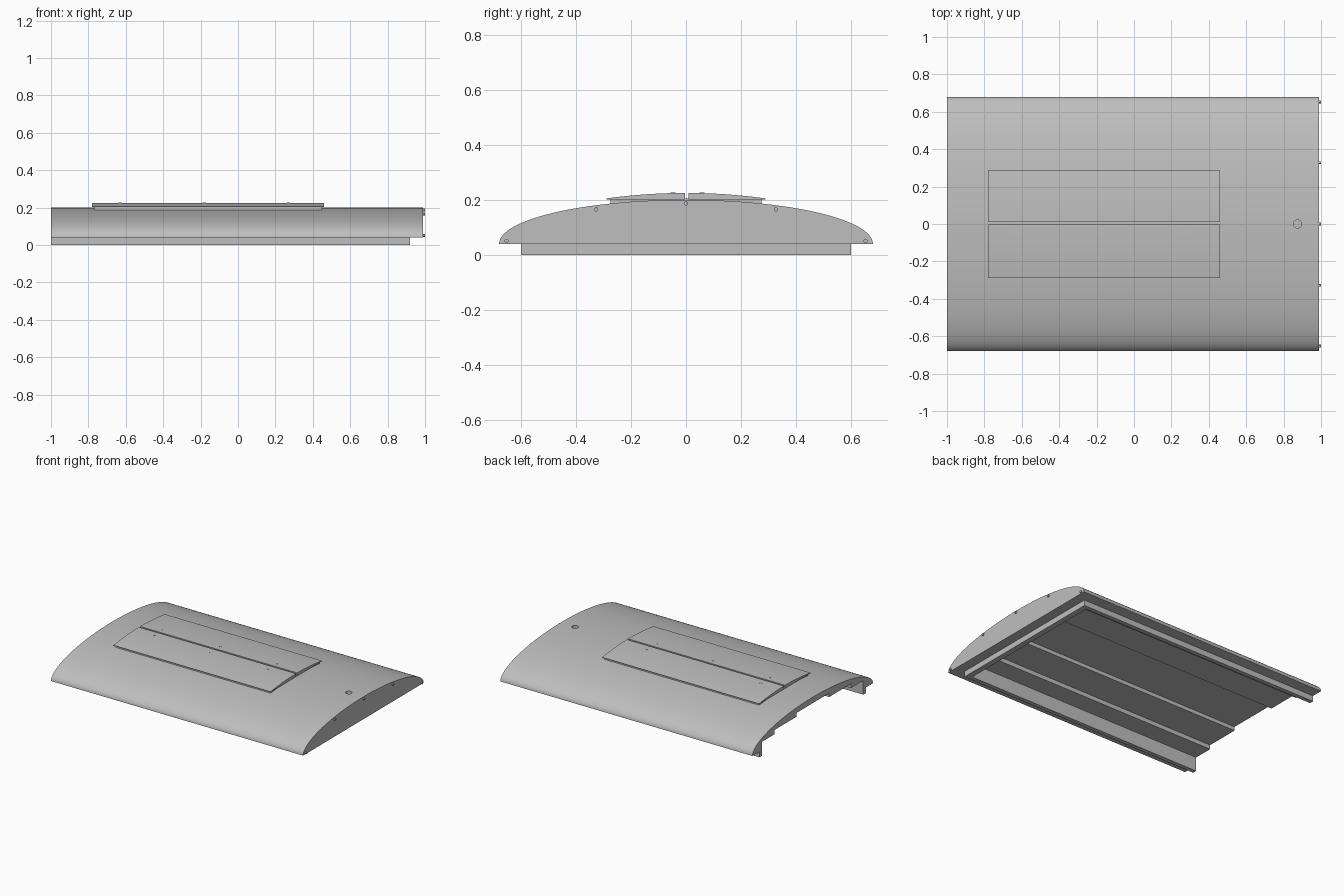
import bpy, math
from math import cos, sin, pi

cube = bpy.data.objects.get("Cube")
if cube:
    bpy.data.objects.remove(cube)

grey = bpy.data.materials.new("plain grey")
grey.use_nodes = True
colour = (0.52, 0.52, 0.52, 1)
grey.diffuse_color = colour
grey.node_tree.nodes["Principled BSDF"].inputs["Base Color"].default_value = colour


def activate(obj):
    bpy.ops.object.select_all(action="DESELECT")
    obj.select_set(True)
    bpy.context.view_layer.objects.active = obj


def prism(name, profile, x0, x1):
    """Extrude a closed (y, z) profile along x; profile runs anticlockwise."""
    n = len(profile)
    verts = [(x, y, z) for x in (x0, x1) for y, z in profile]
    faces = [tuple(reversed(range(n))), tuple(range(n, 2 * n))]
    faces += [(i, (i + 1) % n, (i + 1) % n + n, i + n) for i in range(n)]
    mesh = bpy.data.meshes.new(name)
    mesh.from_pydata(verts, [], faces)
    mesh.materials.append(grey)
    obj = bpy.data.objects.new(name, mesh)
    bpy.context.collection.objects.link(obj)
    return obj


def box(name, x0, x1, y, z0, z1):
    return prism(name, [(-y, z0), (y, z0), (y, z1), (-y, z1)], x0, x1)


def cylinder(name, radius, depth, location, rotation=(0, 0, 0)):
    bpy.ops.mesh.primitive_cylinder_add(vertices=20, radius=radius, depth=depth,
                                        location=location, rotation=rotation)
    obj = bpy.context.object
    obj.name = name
    obj.data.materials.append(grey)
    return obj


def combine(target, tool, operation):
    activate(target)
    mod = target.modifiers.new(operation, "BOOLEAN")
    mod.operation = operation
    mod.solver = "EXACT"
    mod.object = tool
    bpy.ops.object.modifier_apply(modifier=mod.name)
    bpy.data.objects.remove(tool)


def smooth(obj):
    activate(obj)
    bpy.ops.object.shade_smooth_by_angle(angle=math.radians(25))


# Curved canopy with a locating lip underneath
SEGMENTS = 64
arc = [(0.68 * cos(pi * i / SEGMENTS), 0.04 + 0.16 * sin(pi * i / SEGMENTS))
       for i in range(SEGMENTS + 1)]
canopy = prism("canopy", arc, -1, 0.99)
combine(canopy, box("lip", -1, 0.92, 0.6, 0, 0.08), "UNION")

# Stepped hollow, open at one end
steps = [(0.57, -0.05), (0.57, 0.1), (0.43, 0.1), (0.43, 0.13),
         (0.185, 0.13), (0.185, 0.157)]
hollow = steps + [(-y, z) for y, z in reversed(steps)]
combine(canopy, prism("hollow_cutter", hollow, -1.1, 0.88), "DIFFERENCE")

# Round recess near the closed end
combine(canopy, cylinder("recess_cutter", 0.022, 0.06, (0.875, 0, 0.205)), "DIFFERENCE")
smooth(canopy)

# Raised base under the hatch
box("hatch_base", -0.77, 0.45, 0.275, 0.165, 0.205)


def lid_height(y):
    return 0.225 - 0.02 * (y / 0.29) ** 2


# Two curved hatch leaves separated by a narrow gap
for side, inner, outer in (("left", 0.01, 0.29), ("right", -0.29, -0.003)):
    top = [outer + (inner - outer) * i / 12 for i in range(13)]
    profile = [(inner, 0.202), (outer, 0.202)] + [(y, lid_height(y)) for y in top]
    smooth(prism(f"hatch_leaf_{side}", profile, -0.78, 0.46))

# Pins along the hatch gap
for x in (-0.63, -0.18, 0.27):
    for y in (-0.048, 0.058):
        cylinder("hatch_pin", 0.009, 0.008, (x, y, lid_height(y) - 0.0025))

# Rivets on the closed end
for y, z in ((-0.653, 0.05), (-0.327, 0.165), (0, 0.187), (0.327, 0.165), (0.653, 0.05)):
    cylinder("end_rivet", 0.0075, 0.02, (0.99, y, z), (0, pi / 2, 0))
